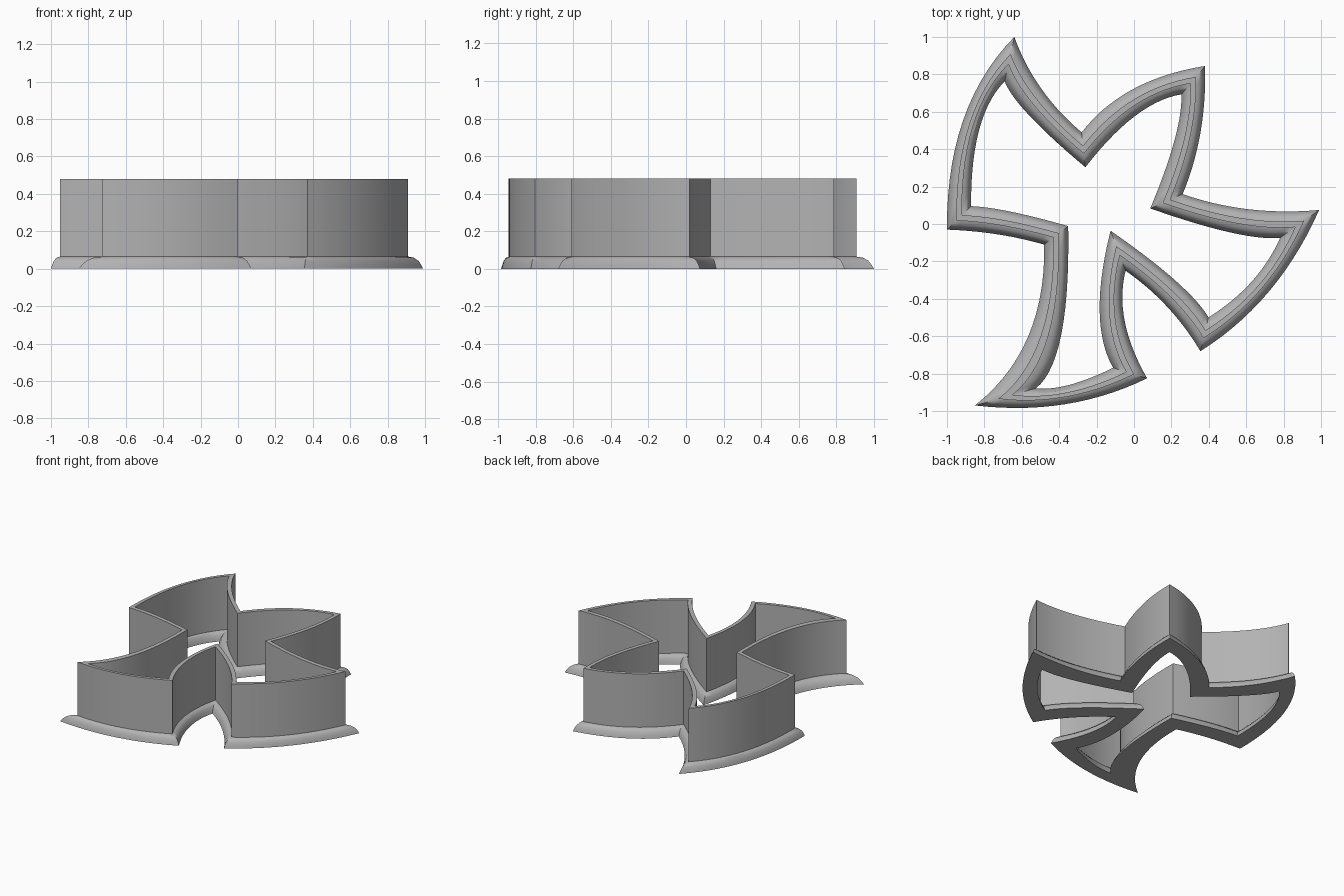
import bpy
import bmesh
import math
from mathutils import Vector

cube = bpy.data.objects.get("Cube")
if cube:
    bpy.data.objects.remove(cube, do_unlink=True)

# Clockwise outer outline: each corner is followed by the handle of its curved side
OUTLINE = [Vector(p) for p in (
    (-.64, 1.0), (-.53, .70), (-.28, .49), (-.06, .775),
    (.38, .845), (.39, .47), (.26, .16), (.60, .04),
    (.99, .075), (.77, -.42), (.355, -.68), (.20, -.42),
    (-.045, -.25), (-.11, -.51), (.07, -.825), (-.35, -1.03),
    (-.85, -.97), (-.47, -.67), (-.48, -.11), (-.725, -.04),
    (-1.0, -.03), (-1.005, .63))]
STEPS = 14
HEIGHT = 0.48
LIP_TOP = 0.065

grey = bpy.data.materials.new("plain grey")
grey.use_nodes = True
COLOUR = (0.45, 0.45, 0.45, 1)
grey.diffuse_color = COLOUR
grey.node_tree.nodes["Principled BSDF"].inputs["Base Color"].default_value = COLOUR


def inset(points, dist):
    """Move every leg of the closed control polygon inward, with mitred joints."""
    result = []
    for i, p in enumerate(points):
        before = (p - points[i - 1]).normalized()
        after = (points[(i + 1) % len(points)] - p).normalized()
        n1 = Vector((before.y, -before.x))
        n2 = Vector((after.y, -after.x))
        result.append(p + (n1 + n2) * dist / (1 + n1.dot(n2)))
    return result


def curved_ring(dist):
    """Sample the curved sides of the outline at the given inset."""
    pts = inset(OUTLINE, dist)
    ring = []
    for i in range(0, len(pts), 2):
        a, h, b = pts[i], pts[i + 1], pts[(i + 2) % len(pts)]
        for s in range(STEPS):
            t = s / STEPS
            ring.append(a * (1 - t) ** 2 + h * 2 * t * (1 - t) + b * t * t)
    return ring


def sweep(name, profile):
    """Carry a closed (inset, height) profile around the outline."""
    bm = bmesh.new()
    rings = [[bm.verts.new((p.x, p.y, z)) for p in curved_ring(d)] for d, z in profile]
    for r, ring in enumerate(rings):
        nxt = rings[(r + 1) % len(rings)]
        for i in range(len(ring)):
            j = (i + 1) % len(ring)
            bm.faces.new((ring[i], ring[j], nxt[j], nxt[i]))
    bmesh.ops.recalc_face_normals(bm, faces=bm.faces)
    mesh = bpy.data.meshes.new(name)
    bm.to_mesh(mesh)
    bm.free()
    mesh.materials.append(grey)
    obj = bpy.data.objects.new(name, mesh)
    bpy.context.collection.objects.link(obj)
    bpy.ops.object.select_all(action='DESELECT')
    obj.select_set(True)
    bpy.context.view_layer.objects.active = obj
    bpy.ops.object.shade_smooth_by_angle(angle=math.radians(32))
    return obj


# Cutter in one piece: rounded lip on both sides of a thin upright wall
half = [(0, 0), (.006, .02), (.016, .043), (.031, .059), (.05, LIP_TOP), (.05, HEIGHT)]
mirrored = [(.13 - d, z) for d, z in reversed(half)]
sweep("cutter_wall_and_lip", half + mirrored)
